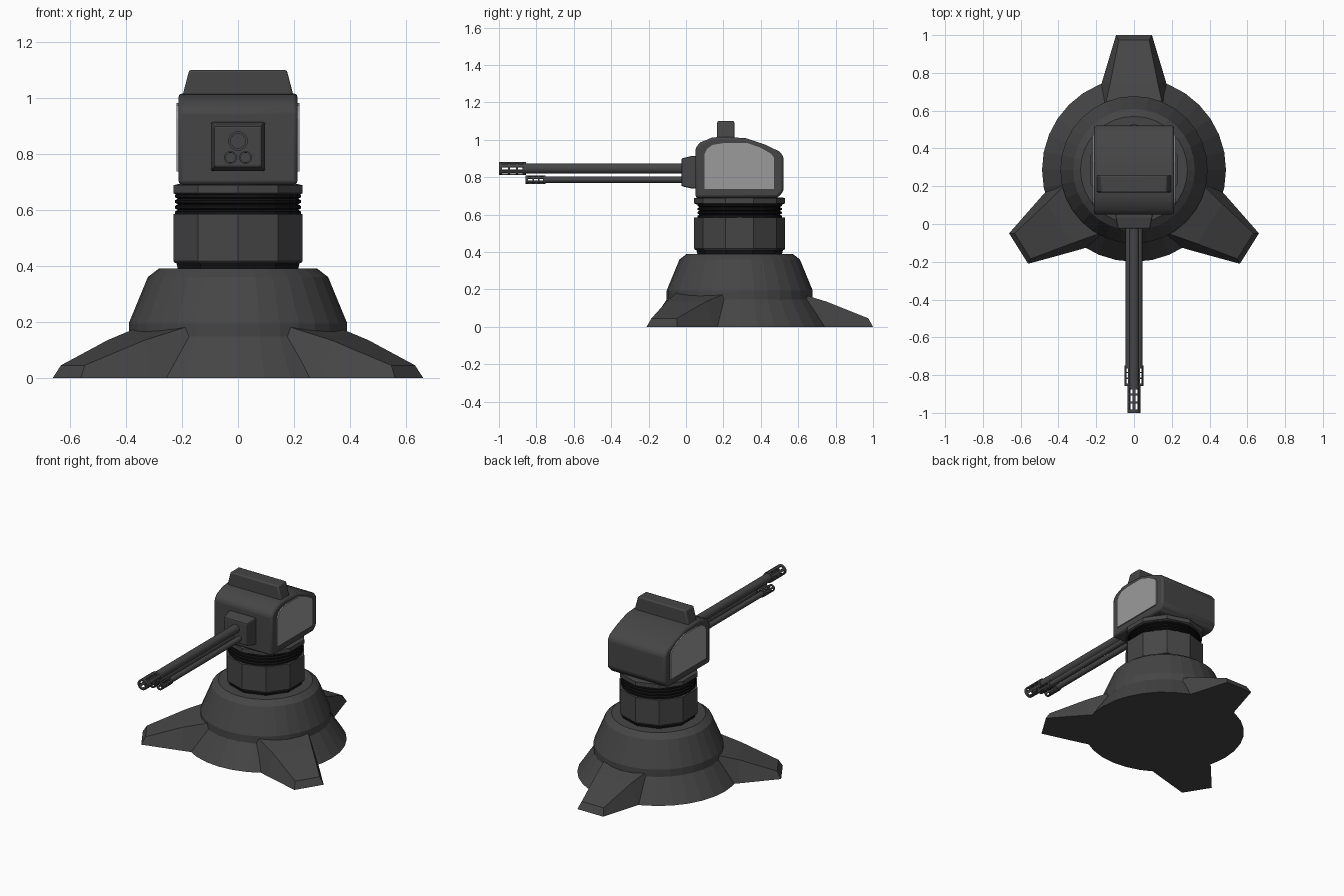
import bpy, bmesh, math
from mathutils import Vector, Matrix

if "Cube" in bpy.data.objects:
    bpy.data.objects.remove(bpy.data.objects["Cube"])

CY = 0.287  # turret axis position along y


def mat(name, v):
    m = bpy.data.materials.new(name)
    m.diffuse_color = (v, v, v, 1)
    m.use_nodes = True
    m.node_tree.nodes["Principled BSDF"].inputs["Base Color"].default_value = m.diffuse_color
    return m


DARK = mat("dark grey", 0.06)
BLACK = mat("black", 0.006)
LIGHT = mat("light grey", 0.33)


def finish(name, bm, material, bevel=0, segments=2, smooth=None):
    bmesh.ops.recalc_face_normals(bm, faces=bm.faces)
    me = bpy.data.meshes.new(name)
    bm.to_mesh(me)
    bm.free()
    ob = bpy.data.objects.new(name, me)
    bpy.context.collection.objects.link(ob)
    me.materials.append(material)
    if bevel:
        b = ob.modifiers.new("bevel", 'BEVEL')
        b.width, b.segments, b.limit_method = bevel, segments, 'ANGLE'
    if smooth:
        bpy.ops.object.select_all(action='DESELECT')
        ob.select_set(True)
        bpy.context.view_layer.objects.active = ob
        bpy.ops.object.shade_smooth_by_angle(angle=math.radians(smooth))
    return ob


def loft(name, rings, material, **kw):
    """Closed solid through matching rings of points."""
    bm = bmesh.new()
    vs = [[bm.verts.new(p) for p in r] for r in rings]
    n = len(vs[0])
    for a, b in zip(vs, vs[1:]):
        for i in range(n):
            bm.faces.new((a[i], a[(i + 1) % n], b[(i + 1) % n], b[i]))
    bm.faces.new(vs[0])
    bm.faces.new(vs[-1])
    return finish(name, bm, material, **kw)


def turned(name, profile, sides, material):
    """Upright turned part, with one corner facing front."""
    rings = []
    for r, z in profile:
        angs = [2 * math.pi * i / sides - math.pi / 2 for i in range(sides)]
        rings.append([(r * math.cos(a), CY + r * math.sin(a), z) for a in angs])
    return loft(name, rings, material)


def rect_xz(hw, y, z0, z1):
    return [(-hw, y, z0), (hw, y, z0), (hw, y, z1), (-hw, y, z1)]


def rod(name, x, z, r, y0, y1, sides=16, material=DARK):
    angs = [2 * math.pi * (i + 0.5) / sides for i in range(sides)]
    return loft(name, [[(x + r * math.cos(a), y, z + r * math.sin(a)) for a in angs]
                       for y in (y0, y1)], material, smooth=40)


def muzzle(name, x, z, r, y0, y1):
    """Open tube with three rows of six vent slots."""
    t = [0, .12, .34, .41, .63, .70, .90, 1]
    bm = bmesh.new()
    n = 12
    angs = [2 * math.pi * (i - 0.5) / n for i in range(n)]
    vs = [[bm.verts.new((x + r * math.cos(a), y0 + (y1 - y0) * k, z + r * math.sin(a)))
           for a in angs] for k in t]
    for j in range(len(t) - 1):
        for i in range(n):
            if j % 2 and i % 2 == 0:
                continue
            bm.faces.new((vs[j][i], vs[j][(i + 1) % n], vs[j + 1][(i + 1) % n], vs[j + 1][i]))
    ob = finish(name, bm, DARK)
    s = ob.modifiers.new("wall", 'SOLIDIFY')
    s.thickness, s.offset = r * 0.25, -1
    return ob


# Base cone with flared skirt
turned("base_cone", [(.487, 0), (.39, .147), (.39, .195), (.322, .36), (.283, .39)], 32, DARK)


# Three sloping legs
def leg(name, tip, angle):
    def ring(back, hw_bot, hw_top, z_top, lean):
        pts = [(-back, -hw_bot, 0), (-back, hw_bot, 0),
               (-back - lean, hw_top, z_top), (-back - lean, -hw_top, z_top)]
        m = Matrix.Translation((tip[0], tip[1], 0)) @ Matrix.Rotation(math.radians(angle), 4, 'Z')
        return [m @ Vector(p) for p in pts]
    loft(name, [ring(0, .095, .08, .045, .025), ring(.25, .17, .125, .135, 0),
                ring(.43, .22, .165, .19, 0)], DARK)


leg("back_leg", (0, 1.0), 90)
leg("right_leg", (.611, -.13), -32)
leg("left_leg", (-.611, -.13), 212)

# Ten-sided neck with black joints
turned("lower_joint", [(.225, .385), (.235, .425)], 10, BLACK)
turned("neck", [(.237, .41), (.243, .418), (.243, .585)], 10, DARK)
for i in range(4):
    z = .58 + i * .02
    turned("joint_rib", [(.215, z), (.225, z + .005), (.225, z + .014), (.215, z + .02)], 20, BLACK)
turned("collar", [(.232, .655), (.243, .66), (.243, .688), (.225, .692)], 10, DARK)

# Head housing
side = [(.05, .69), (.05, .955), (.075, .985), (.14, 1.012), (.2, 1.016), (.32, 1.008),
        (.42, .975), (.50, .937), (.522, .91), (.522, .725), (.49, .69)]
loft("head", [[(x, y, z) for y, z in side] for x in (-.213, .213)], DARK, bevel=.014, smooth=35)

# Light side panels
panel = [(.10, .737), (.10, .925), (.113, .952), (.14, .972), (.2, .982), (.33, .982),
         (.40, .957), (.455, .925), (.47, .905), (.47, .737)]
for s, n in ((-1, "left_panel"), (1, "right_panel")):
    loft(n, [[(s * x, y, z) for y, z in panel] for x in (.212, .2205)], LIGHT)

# Top block
loft("top_block", [[(-h, .167, z), (h, .167, z), (h, .258, z), (-h, .258, z)]
                   for h, z in ((.2, 1.0), (.195, 1.02), (.174, 1.1))], DARK, bevel=.008, smooth=35)

# Gun mount
loft("gun_mount", [rect_xz(.097, .07, .738, .914), rect_xz(.097, .035, .738, .914),
                   rect_xz(.085, -.025, .752, .900)], DARK, bevel=.008)

# Main barrel and twin lower barrels with vented muzzles
rod("main_barrel", 0, .846, .028, -.875, 0)
muzzle("main_muzzle", 0, .846, .035, -1.0, -.855)
for s, n in ((-1, "left"), (1, "right")):
    rod(n + "_lower_barrel", s * .027, .787, .018, -.765, 0, 12)
    muzzle(n + "_lower_muzzle", s * .027, .787, .0235, -.858, -.75)
